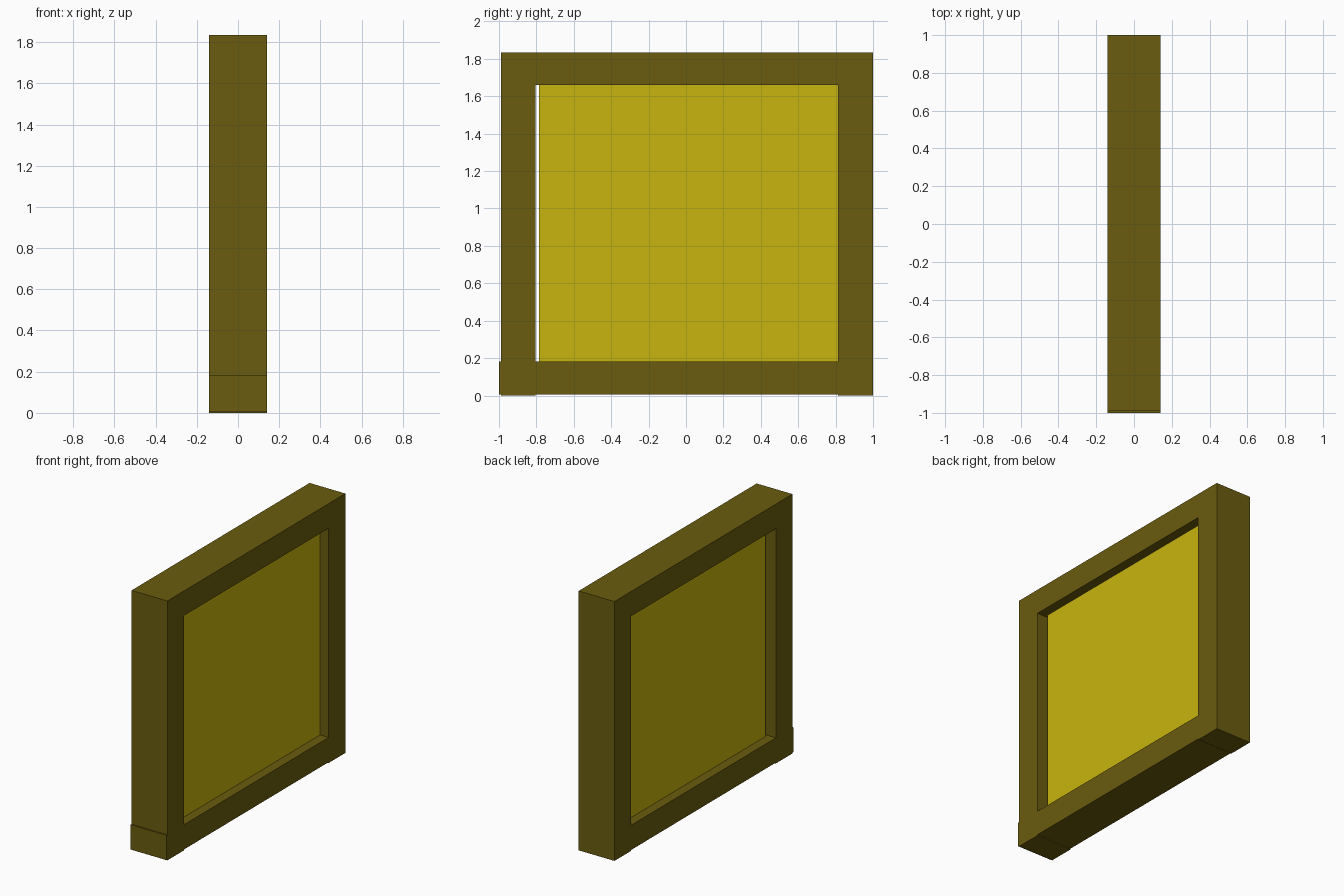
import bpy, bmesh
from mathutils import Vector

if "Cube" in bpy.data.objects:
    bpy.data.objects.remove(bpy.data.objects["Cube"])


def material(name, color):
    m = bpy.data.materials.new(name)
    m.diffuse_color = (*color, 1)
    m.use_nodes = True
    m.node_tree.nodes["Principled BSDF"].inputs["Base Color"].default_value = m.diffuse_color
    return m


dark = material("dark_olive", (0.144, 0.107, 0.0044))
bright = material("yellow", (0.578, 0.456, 0.0044))


def box(name, x, y, z, mat):
    """Box from (min, max) ranges on each axis."""
    bm = bmesh.new()
    bmesh.ops.create_cube(bm, size=1)
    lo, hi = Vector((x[0], y[0], z[0])), Vector((x[1], y[1], z[1]))
    for v in bm.verts:
        v.co = Vector(lo[i] + (v.co[i] + 0.5) * (hi[i] - lo[i]) for i in range(3))
    mesh = bpy.data.meshes.new(name)
    bm.to_mesh(mesh)
    bm.free()
    mesh.materials.append(mat)
    obj = bpy.data.objects.new(name, mesh)
    bpy.context.collection.objects.link(obj)


depth = (-0.14, 0.14)

# Upright posts
box("left_post", depth, (-0.99, -0.805), (0, 1.835), dark)
box("right_post", depth, (0.813, 1.0), (0, 1.835), dark)

# Rails; the bottom one sticks out slightly past the left post
box("top_rail", depth, (-0.99, 1.0), (1.66, 1.835), dark)
box("bottom_rail", depth, (-1.0, 1.0), (0.006, 0.181), dark)

# Recessed panel, leaving a narrow gap beside the left post
box("panel", (-0.073, 0.073), (-0.785, 0.82), (0.175, 1.665), bright)
